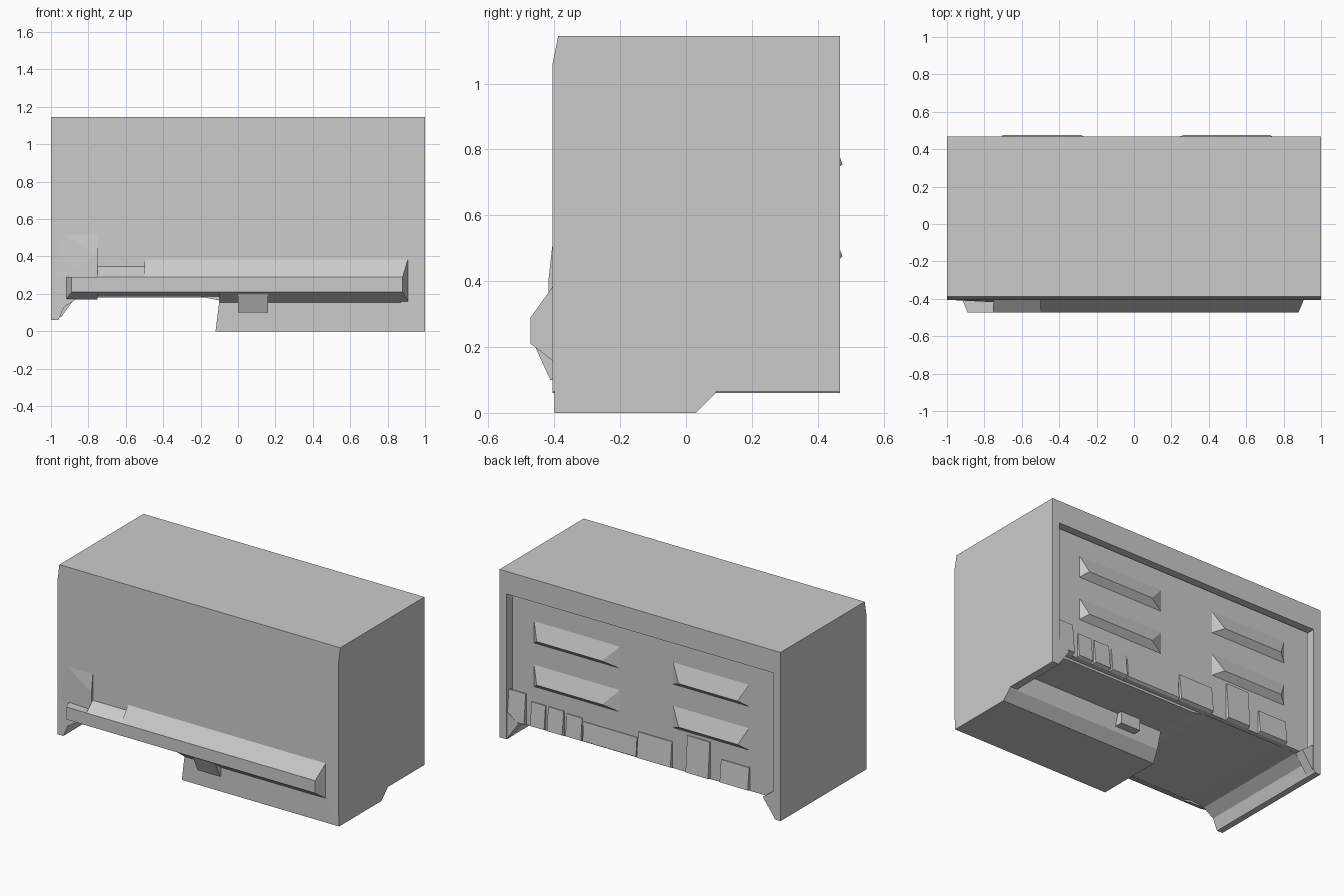
import bpy, bmesh, math

if "Cube" in bpy.data.objects:
    bpy.data.objects.remove(bpy.data.objects["Cube"])


def finish(name, bm):
    bmesh.ops.dissolve_limit(bm, angle_limit=math.radians(0.5), verts=bm.verts, edges=bm.edges)
    bmesh.ops.recalc_face_normals(bm, faces=bm.faces)
    me = bpy.data.meshes.new(name)
    bm.to_mesh(me)
    bm.free()
    ob = bpy.data.objects.new(name, me)
    bpy.context.collection.objects.link(ob)
    return ob


def hull(name, pts):
    bm = bmesh.new()
    for p in pts:
        bm.verts.new(p)
    bmesh.ops.convex_hull(bm, input=bm.verts)
    return finish(name, bm)


def box(name, x0, x1, y0, y1, z0, z1):
    return hull(name, [(x, y, z) for x in (x0, x1) for y in (y0, y1) for z in (z0, z1)])


def loft_x(name, profile, x0, x1):
    """Convex (y, z) profile swept along x."""
    return hull(name, [(x, y, z) for x in (x0, x1) for y, z in profile])


# Cabinet: front outline with arched underside, extruded front to back
outline = [(-1, .06), (-.96, .06), (-.93, .13), (-.86, .175), (-.76, .185),
           (-.2, .185), (-.1, .165), (.85, .165), (.93, .13), (.95, .065),
           (1, .065), (1, 1.145), (-1, 1.145)]
FRONT, BACK, PANEL = -.405, .467, .437
bm = bmesh.new()
face = bm.faces.new([bm.verts.new((x, FRONT, z)) for x, z in outline])
ext = bmesh.ops.extrude_face_region(bm, geom=[face])
for v in ext["geom"]:
    if isinstance(v, bmesh.types.BMVert):
        v.co.y = BACK
# Leaning strip along the front top edge
bmesh.ops.bisect_plane(bm, geom=bm.verts[:] + bm.edges[:] + bm.faces[:],
                       plane_co=(0, 0, 1.06), plane_no=(0, 0, 1))
for v in bm.verts:
    if v.co.z > 1.1 and v.co.y < 0:
        v.co.y = -.388
cabinet = finish("cabinet", bm)

# Recess in the back, holding a slightly smaller panel with a groove around it
cutter = box("back_cutter", -.95, .95, .405, .6, -.1, 1.0)
cutter.hide_render = True
mod = cabinet.modifiers.new("back_recess", "BOOLEAN")
mod.object = cutter
mod.operation = "DIFFERENCE"
mod.solver = "EXACT"
bpy.context.view_layer.objects.active = cabinet
bpy.ops.object.modifier_apply(modifier=mod.name)
bpy.data.objects.remove(cutter)
box("back_panel", -.93, .93, .405, PANEL, .18, .985)

# Lower front housing with sloped rear
loft_x("lower_housing", [(-.4, 0), (.03, 0), (.09, .06), (.12, .17), (-.4, .17)], -.1, 1)
hull("housing_end", [(-.12, -.4, 0), (-.12, .03, 0), (-.1, -.4, .16), (-.1, .12, .16),
                     (-.1, -.4, 0), (-.1, .09, .06), (-.1, .03, 0)])
box("underside_block", .08, .22, .08, .15, .09, .17)

# Front rail: outer face, lower slope, and upper slope in two heights
OUT = -.472


def rail(name, x0, x1, low, high, inset0=0, inset1=0):
    hull(name, [(x, -.4, z) for x in (x0, x1) for z in (low, high)] +
         [(x, OUT, z) for x in (x0 + inset0, x1 - inset1) for z in (.21, .29)])


rail("rail_end", -.92, -.75, .17, .29, inset0=.03)
rail("rail_step", -.75, -.5, .185, .35)
rail("rail_middle", -.5, -.1, .185, .39)
rail("rail_main", -.1, .91, .155, .39, inset1=.03)

# Tab hanging under the rail and shallow front corner plate
loft_x("rail_tab", [(-.40, .1), (-.412, .1), (-.46, .205), (-.40, .205)], 0, .16)
hull("corner_plate", [(-1, -.4, .29), (-1, -.4, .56), (-.75, -.4, .29), (-.75, -.4, .56),
                      (-.75, -.418, .29), (-.75, -.418, .4), (-.95, -.408, .29)])

# Four vent hoods on the back panel, blunt inner ends on one side
for side, x0, x1, r0, r1 in (("left", -.755, -.215, -.7, -.28), ("right", .165, .775, .265, .73)):
    for level, z in (("upper", .72), ("lower", .44)):
        base = [(x, PANEL, h) for x in (x0, x1) for h in (z, z + .14)]
        hull(f"vent_{side}_{level}", base + [(x, .475, z + .035) for x in (r0, r1)])

# Leaning tabs along the bottom of the back panel
for i, (x0, x1, depth, top) in enumerate([(.83, .95, .025, .38), (.69, .79, .02, .34),
                                          (.56, .67, .022, .34), (.43, .54, .018, .33),
                                          (.04, .42, .015, .31), (-.21, .03, .022, .35),
                                          (-.48, -.32, .025, .42), (-.76, -.56, .022, .33)]):
    hull(f"back_tab_{i}", [(x, PANEL, z) for x in (x0, x1) for z in (.18, top)] +
         [(x, PANEL + depth, .19) for x in (x0, x1)] +
         [(x, PANEL + depth * .3, top) for x in (x0, x1)])

# Rear foot braces
for side in (-1, 1):
    hull("foot_brace", [(side * x, y, z) for y in (.40, BACK - .005)
                        for x, z in ((.95, .07), (.93, .13), (.87, .18), (.95, .24))])
